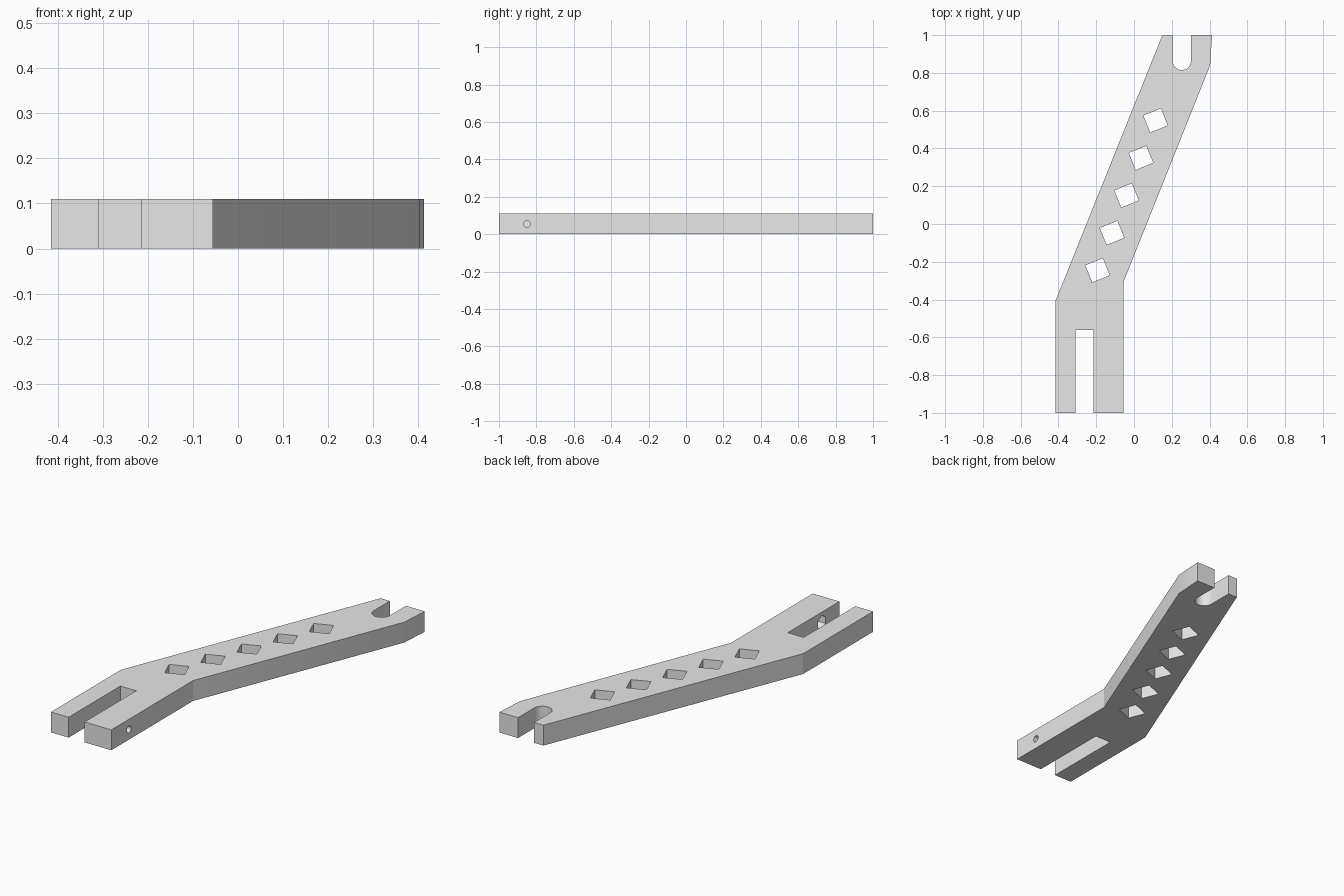
import bpy, bmesh, math
from mathutils import Matrix, Vector

if "Cube" in bpy.data.objects:
    bpy.data.objects.remove(bpy.data.objects["Cube"])

THICK = 0.11
TILT = math.radians(22)

grey = bpy.data.materials.new("plain_grey")
grey.use_nodes = True
grey.diffuse_color = (0.8, 0.8, 0.8, 1)
grey.node_tree.nodes["Principled BSDF"].inputs["Base Color"].default_value = (0.8, 0.8, 0.8, 1)


def prism(name, outline, low, high, matrix=Matrix()):
    """Extrude a flat outline from low to high along local z."""
    bm = bmesh.new()
    face = bm.faces.new([bm.verts.new((x, y, low)) for x, y in outline])
    top = bmesh.ops.extrude_face_region(bm, geom=[face])["geom"]
    bmesh.ops.translate(bm, vec=(0, 0, high - low),
                        verts=[v for v in top if isinstance(v, bmesh.types.BMVert)])
    bmesh.ops.recalc_face_normals(bm, faces=bm.faces)
    bm.transform(matrix)
    mesh = bpy.data.meshes.new(name)
    bm.to_mesh(mesh)
    bm.free()
    mesh.materials.append(grey)
    obj = bpy.data.objects.new(name, mesh)
    bpy.context.scene.collection.objects.link(obj)
    return obj


def box(w, d):
    return [(-w / 2, -d / 2), (w / 2, -d / 2), (w / 2, d / 2), (-w / 2, d / 2)]


def arc(radius, start, end, steps):
    angles = [math.radians(start + (end - start) * i / steps) for i in range(steps + 1)]
    return [(radius * math.cos(a), radius * math.sin(a)) for a in angles]


# Bent bar
arm = prism("bent_arm", [(-0.415, -1), (-0.055, -1), (-0.055, -0.305), (0.403, 0.84),
                         (0.413, 1), (0.15, 1), (-0.415, -0.405)], 0, THICK)

cutters = []

# Square-ended front slot
cutters.append(prism("front_slot_cutter", box(0.095, 0.88), -0.1, 0.3,
                     Matrix.Translation((-0.262, -1, 0))))

# Round-ended back slot
round_slot = arc(0.048, 180, 360, 24) + [(0.048, 0.4), (-0.048, 0.4)]
cutters.append(prism("back_slot_cutter", round_slot, -0.1, 0.3,
                     Matrix.Translation((0.253, 0.863, 0))))

# Row of tilted square windows
first, last = Vector((-0.193, -0.245, 0)), Vector((0.114, 0.548, 0))
for i in range(5):
    place = Matrix.Translation(first.lerp(last, i / 4)) @ Matrix.Rotation(TILT, 4, "Z")
    cutters.append(prism("window_cutter", box(0.1, 0.097), -0.1, 0.3, place))

# Screw hole through the wide prong, with a hexagonal nut pocket inside the slot
sideways = Matrix.Translation((0, -0.85, THICK / 2)) @ Matrix.Rotation(math.pi / 2, 4, "Y")
cutters.append(prism("screw_hole_cutter", arc(0.018, 0, 345, 23), -0.25, 0.1, sideways))
cutters.append(prism("nut_pocket_cutter", arc(0.036, 0, 300, 5), -0.25, -0.165, sideways))

for cutter in cutters:
    cutter.hide_render = True
    mod = arm.modifiers.new(cutter.name, "BOOLEAN")
    mod.operation = "DIFFERENCE"
    mod.solver = "EXACT"
    mod.object = cutter

# Bake the cuts and discard the cutters
bpy.context.view_layer.update()
baked = bpy.data.meshes.new_from_object(arm.evaluated_get(bpy.context.evaluated_depsgraph_get()))
arm.modifiers.clear()
arm.data = baked
for cutter in cutters:
    bpy.data.objects.remove(cutter)

# Smooth the round surfaces, keep the corners crisp
bpy.ops.object.select_all(action="DESELECT")
arm.select_set(True)
bpy.context.view_layer.objects.active = arm
bpy.ops.object.shade_smooth_by_angle(angle=math.radians(20))
